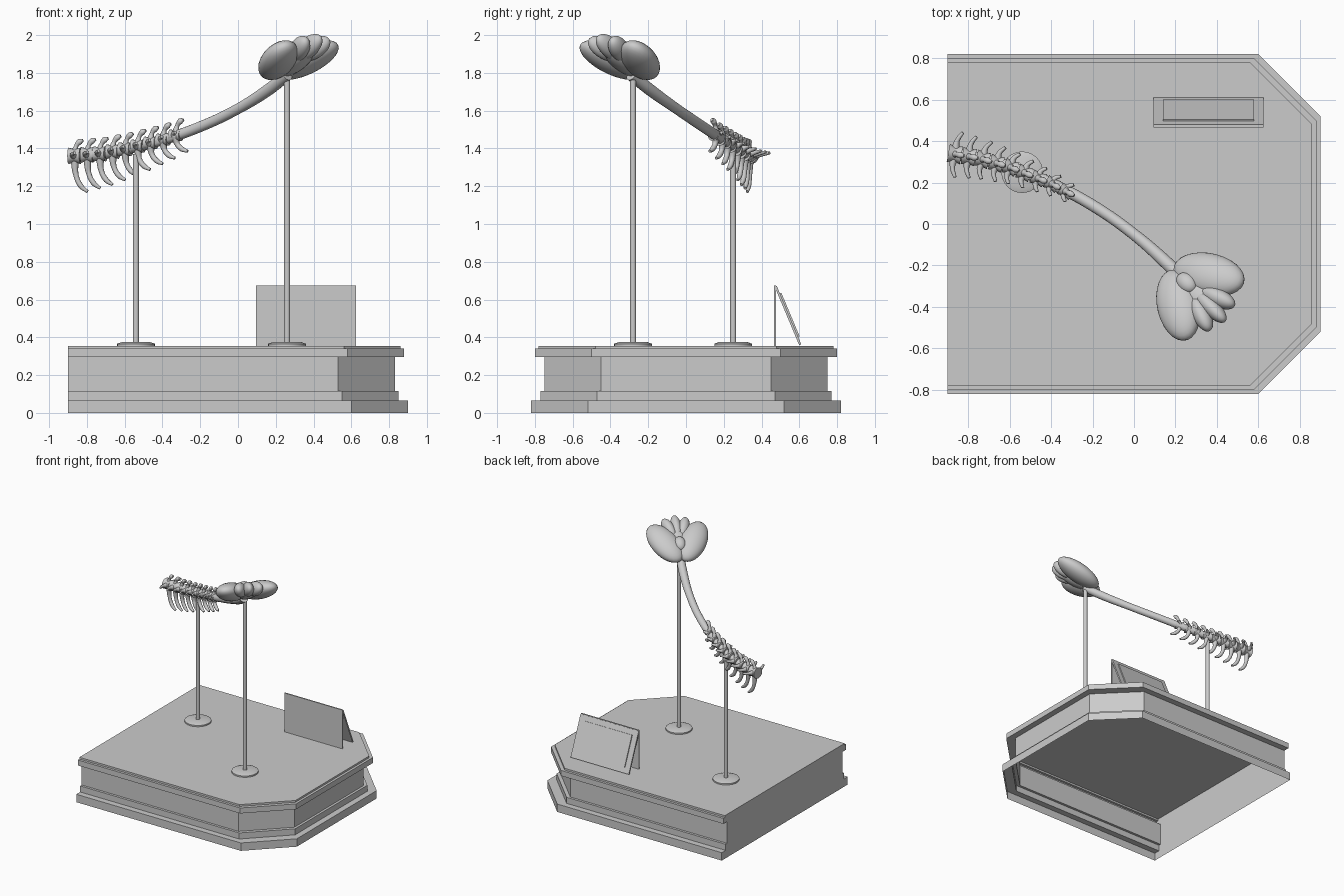
import bpy, bmesh, math
from mathutils import Vector, Matrix

cube = bpy.data.objects.get("Cube")
if cube:
    bpy.data.objects.remove(cube, do_unlink=True)

grey = bpy.data.materials.new("plain grey")
grey.use_nodes = True
grey.diffuse_color = (0.6, 0.6, 0.6, 1)
grey.node_tree.nodes["Principled BSDF"].inputs["Base Color"].default_value = grey.diffuse_color
UP = Vector((0, 0, 1))


def add_mesh(name, mesh, smooth=False):
    obj = bpy.data.objects.new(name, mesh)
    bpy.context.collection.objects.link(obj)
    mesh.materials.clear()
    mesh.materials.append(grey)
    for p in mesh.polygons:
        p.use_smooth = smooth
    return obj


def from_bmesh(name, bm, smooth=False):
    mesh = bpy.data.meshes.new(name)
    bm.to_mesh(mesh)
    bm.free()
    return add_mesh(name, mesh, smooth)


def box(name, centre, size, tilt=0):
    bm = bmesh.new()
    bmesh.ops.create_cube(bm, size=1, matrix=Matrix.Translation(centre)
                          @ Matrix.Rotation(tilt, 4, "X") @ Matrix.Diagonal((*size, 1)))
    return from_bmesh(name, bm)


def tubes(name, strands, sides=3):
    """Smooth tapered tubes; each strand is a list of (point, radius)."""
    curve = bpy.data.curves.new(name, "CURVE")
    curve.dimensions = "3D"
    curve.bevel_depth = 1
    curve.bevel_resolution = sides
    curve.resolution_u = 5
    curve.use_fill_caps = True
    for strand in strands:
        spline = curve.splines.new("BEZIER")
        spline.bezier_points.add(len(strand) - 1)
        for b, (co, r) in zip(spline.bezier_points, strand):
            b.co, b.radius = co, r
            b.handle_left_type = b.handle_right_type = "AUTO"
    temp = bpy.data.objects.new(name + " guide", curve)
    bpy.context.collection.objects.link(temp)
    bpy.context.view_layer.update()
    mesh = bpy.data.meshes.new_from_object(
        temp.evaluated_get(bpy.context.evaluated_depsgraph_get()))
    bpy.data.objects.remove(temp, do_unlink=True)
    return add_mesh(name, mesh, True)


# Plinth: open-bottomed moulded shell, two cut corners, flat on one end
def plinth_ring(bm, inset, z):
    x, y, cut = 0.9 - inset, 0.82 - inset, 0.3
    outline = [(-0.9, -y), (x - cut, -y), (x, cut - y), (x, y - cut), (x - cut, y), (-0.9, y)]
    return [bm.verts.new((*p, z)) for p in outline]


bm = bmesh.new()
moulding = [(0, 0), (0, .065), (.05, .065), (.05, .115), (.07, .115), (.07, .295),
            (.02, .295), (.02, .34), (.04, .34), (.04, .355)]
rings = [plinth_ring(bm, d, z) for d, z in moulding]
for a, b in zip(rings, rings[1:]):
    for i in range(6):
        j = (i + 1) % 6
        if (a[i].co - b[i].co).z or i < 5:
            bm.faces.new((a[i], a[j], b[j], b[i]))
bm.faces.new(rings[-1])
from_bmesh("plinth", bm)

# Information sign: upright board, leaning back board and raised panel
TOP = 0.355
box("sign_front_board", (.36, .472, .515), (.53, .01, .32))
lean = math.atan2(.13, .31)
box("sign_back_board", (.36, .54, .515), (.53, .012, .335), lean)
box("sign_panel", (.36, .549, .519), (.44, .009, .25), lean)

# Support poles on low domed discs
for name, x, y, height in (("front_support", .26, -.28, 1.77), ("rear_support", -.54, .25, 1.37)):
    bm = bmesh.new()
    for r1, r2, z0, z1 in ((.1, .1, TOP, .366), (.1, .075, .366, .375), (.016, .016, .37, height)):
        bmesh.ops.create_cone(bm, cap_ends=True, segments=32, radius1=r1, radius2=r2,
                              depth=z1 - z0, matrix=Matrix.Translation((x, y, (z0 + z1) / 2)))
    obj = from_bmesh(name, bm, True)
    bpy.context.view_layer.objects.active = obj
    obj.select_set(True)
    bpy.ops.object.shade_smooth_by_angle(angle=math.radians(20))
    obj.select_set(False)

# Fused tail shaft
path = [Vector(p) for p in ((-.88, .34, 1.36), (-.74, .315, 1.37), (-.6, .275, 1.395),
                            (-.4, .195, 1.445), (-.2, .09, 1.515), (0, -.05, 1.61),
                            (.16, -.19, 1.71), (.26, -.29, 1.79))]
tubes("tail_shaft", [[(p, .028 if i < 6 else .032) for i, p in enumerate(path)]], 6)


def along(x):
    """Point and level forward direction on the tail at a given x."""
    for a, b in zip(path, path[1:]):
        if x <= b.x:
            d = b - a
            return a + d * ((x - a.x) / d.x), Vector((d.x, d.y, 0)).normalized()


# Loose vertebrae with spines above, wings at the sides and hooks below
bodies, spines, wings, hooks = [], [], [], []
for i in range(9):
    s = 1 - i / 8
    p, f = along(-.865 + i * .067)
    side = Vector((-f.y, f.x, 0))
    r = .031 + .013 * s
    bodies.append([(p - f * .032, r), (p, r * .78), (p + f * .032, r)])
    spines.append([(p + UP * .015, .02), (p + UP * .05 + f * .008, .011),
                   (p + UP * .075 + f * .028, .016), (p + UP * .083 + f * .045, .008)])
    for k in (-1, 1):
        reach = .045 + .065 * s
        wings.append([(p + side * k * .015, .022), (p + side * k * reach * .6 + UP * .008, .012),
                      (p + side * k * reach + f * .02 + UP * .015, .008)])
    drop = .085 + .105 * s
    hooks.append([(p - UP * .015, .022), (p - UP * drop * .55 + f * .008, .014),
                  (p - UP * drop * .85 + f * .035, .014), (p - UP * drop + f * .07, .008)])
tubes("vertebra_bodies", bodies, 5)
tubes("vertebra_spines", spines)
tubes("vertebra_wings", wings)
tubes("vertebra_hooks", hooks)

# Bony club: local x runs forward, y to the side, z out of the flat face
forward = Vector((.6, -.6, .48)).normalized()
across = Vector((.707, .707, 0))
frame = Matrix((forward, across, across.cross(forward) * -1)).transposed().to_4x4()
if frame.determinant() < 0:
    frame = Matrix((forward, across, across.cross(forward))).transposed().to_4x4()
club = Matrix.Translation((.285, -.315, 1.865)) @ frame


def lobe(name, centre, radii, turn=0):
    bm = bmesh.new()
    bmesh.ops.create_uvsphere(bm, u_segments=28, v_segments=16, radius=1, matrix=club
                              @ Matrix.Translation(centre)
                              @ Matrix.Rotation(math.radians(turn), 4, "Z")
                              @ Matrix.Diagonal((*radii, 1)))
    return from_bmesh(name, bm, True)


for label, k in (("left", 1), ("right", -1)):
    lobe(label + "_club_lobe", (.005, k * .105, 0), (.19, .105, .07), k * 28)
    lobe(label + "_tip_lobe", (.13, k * .055, 0), (.1, .045, .055), k * 18)
lobe("middle_tip_lobe", (.14, 0, 0), (.11, .042, .055))
lobe("club_core", (.02, 0, -.01), (.15, .08, .055))
lobe("club_knob", (-.03, 0, .035), (.06, .045, .04))
